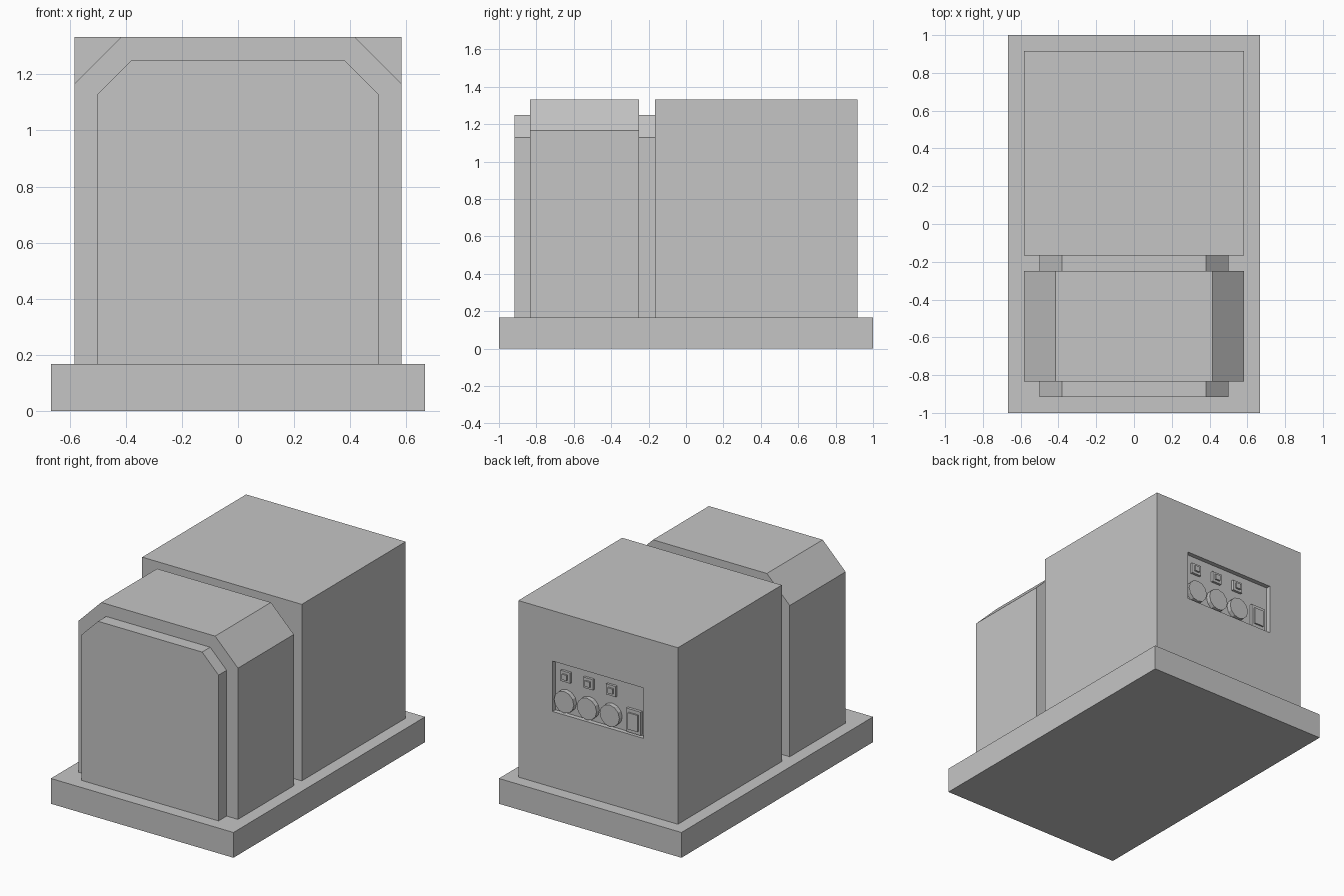
import bpy, bmesh, math
from mathutils import Matrix

cube = bpy.data.objects.get("Cube")
if cube:
    bpy.data.objects.remove(cube, do_unlink=True)

grey = bpy.data.materials.new("light grey")
grey.use_nodes = True
colour = (0.56, 0.56, 0.56, 1)
grey.diffuse_color = colour
grey.node_tree.nodes["Principled BSDF"].inputs["Base Color"].default_value = colour


def finish(name, bm):
    bmesh.ops.recalc_face_normals(bm, faces=bm.faces)
    mesh = bpy.data.meshes.new(name)
    bm.to_mesh(mesh)
    bm.free()
    mesh.materials.append(grey)
    obj = bpy.data.objects.new(name, mesh)
    bpy.context.collection.objects.link(obj)
    return obj


def box(name, x, y, z):
    """Box from (min, max) pairs."""
    bm = bmesh.new()
    bmesh.ops.create_cube(bm, size=1)
    for v in bm.verts:
        v.co = [lo + (c + 0.5) * (hi - lo) for c, (lo, hi) in zip(v.co, (x, y, z))]
    return finish(name, bm)


def hood(name, half, y, z, cut):
    """Upright slab with its two top corners cut at 45 degrees, extruded along y."""
    bottom, top = z
    right = [(half, bottom), (half, top - cut), (half - cut, top)]
    outline = right + [(-px, pz) for px, pz in reversed(right)]
    bm = bmesh.new()
    face = bm.faces.new([bm.verts.new((px, y[0], pz)) for px, pz in outline])
    new = bmesh.ops.extrude_face_region(bm, geom=[face])["geom"]
    bmesh.ops.translate(bm, vec=(0, y[1] - y[0], 0),
                        verts=[g for g in new if isinstance(g, bmesh.types.BMVert)])
    # extruding keeps the start face, so the slab is closed
    return finish(name, bm)


def plate(name, cx, cz, w, h, back, front):
    return box(name, (cx - w / 2, cx + w / 2), (back, front), (cz - h / 2, cz + h / 2))


FLOOR = 0.167   # top of the base
TOP = 1.333
BACK = 0.917    # rear face of the cabinet
PANEL = BACK - 0.03  # floor of the control recess

# Main masses
box("base", (-0.667, 0.667), (-1, 1), (0, FLOOR))
cabinet = box("cabinet", (-0.583, 0.583), (-0.167, BACK), (FLOOR, TOP))
hood("front_housing", 0.583, (-0.833, -0.25), (FLOOR, TOP), 0.167)
hood("inner_housing", 0.5, (-0.917, -0.167), (FLOOR, 1.25), 0.12)

# Recess for the controls in the rear face
cutter = box("recess_cutter", (-0.333, 0.333), (PANEL, 1.1), (0.667, 1))
cutter.hide_render = True
cut = cabinet.modifiers.new("recess", "BOOLEAN")
cut.object = cutter
cut.operation = "DIFFERENCE"
cut.solver = "EXACT"
bpy.context.view_layer.objects.active = cabinet
bpy.ops.object.modifier_apply(modifier=cut.name)
bpy.data.objects.remove(cutter, do_unlink=True)

# Three columns, each with a square button above a round knob
for i in range(3):
    cx = 0.25 - i / 6
    plate(f"button_frame_{i + 1}", cx, 0.912, 0.07, 0.07, PANEL, PANEL + 0.016)
    plate(f"button_{i + 1}", cx, 0.912, 0.036, 0.036, PANEL, PANEL + 0.027)
    bm = bmesh.new()
    bmesh.ops.create_cone(bm, cap_ends=True, segments=12, radius1=0.072, radius2=0.072,
                          depth=BACK - PANEL,
                          matrix=Matrix.Translation((cx, (BACK + PANEL) / 2, 0.75))
                          @ Matrix.Rotation(math.pi / 2, 4, "X"))
    finish(f"knob_{i + 1}", bm)

# Rocker switch
plate("switch_frame", -0.25, 0.75, 0.105, 0.155, PANEL, PANEL + 0.018)
plate("switch_rocker", -0.25, 0.75, 0.07, 0.11, PANEL, PANEL + 0.028)
